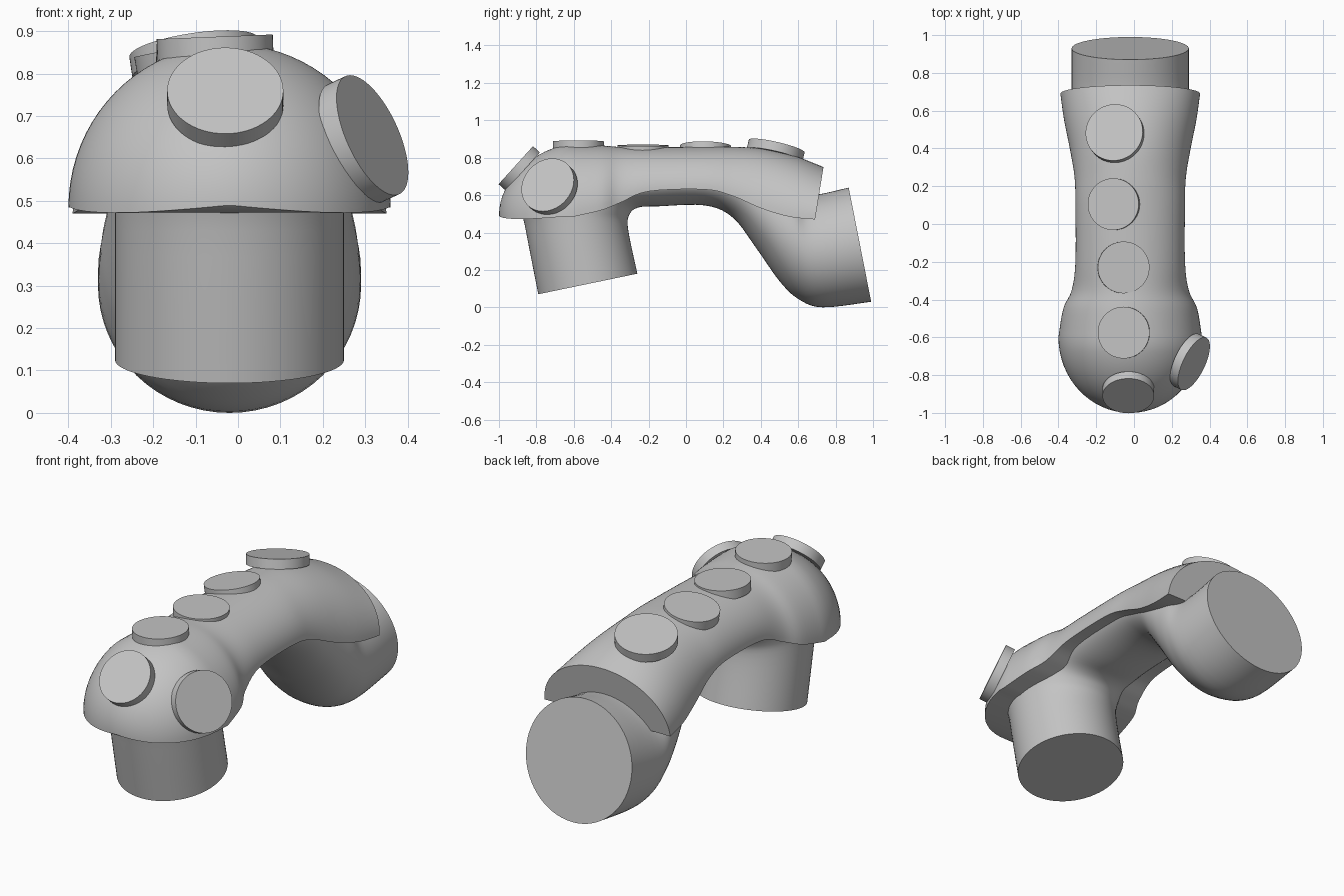
import bpy, bmesh
from math import sin, cos, pi, radians
from mathutils import Vector

cube = bpy.data.objects.get("Cube")
if cube:
    bpy.data.objects.remove(cube)

XC = -0.02  # centre line of the body

grey = bpy.data.materials.new("plain grey")
grey.use_nodes = True
COLOUR = (0.55, 0.55, 0.55, 1)
grey.diffuse_color = COLOUR
grey.node_tree.nodes["Principled BSDF"].inputs["Base Color"].default_value = COLOUR


def smooth_keys(keys, steps):
    """Catmull-Rom interpolation of tuples."""
    out = []
    for i in range(len(keys) - 1):
        quad = [keys[max(i - 1, 0)], keys[i], keys[i + 1], keys[min(i + 2, len(keys) - 1)]]
        for s in range(steps):
            t = s / steps
            out.append(tuple(
                b + 0.5 * t * (c - a + t * (2 * a - 5 * b + 4 * c - d + t * (3 * (b - c) + d - a)))
                for a, b, c, d in zip(*quad)))
    return out + [keys[-1]]


def loft(name, rings, angle):
    """Skin closed rings in order and cap both ends."""
    bm = bmesh.new()
    loops = [[bm.verts.new(p) for p in ring] for ring in rings]
    n = len(loops[0])
    for lo, hi in zip(loops, loops[1:]):
        for i in range(n):
            j = (i + 1) % n
            bm.faces.new((lo[i], lo[j], hi[j], hi[i]))
    bm.faces.new(loops[0])
    bm.faces.new(loops[-1])
    bmesh.ops.recalc_face_normals(bm, faces=bm.faces)
    mesh = bpy.data.meshes.new(name)
    bm.to_mesh(mesh)
    bm.free()
    finish(bpy.data.objects.new(name, mesh), angle)


def finish(obj, angle):
    if not obj.users_collection:
        bpy.context.collection.objects.link(obj)
    obj.data.materials.append(grey)
    bpy.ops.object.select_all(action='DESELECT')
    obj.select_set(True)
    bpy.context.view_layer.objects.active = obj
    bpy.ops.object.shade_smooth_by_angle(angle=radians(angle))


# Core tube: inner point (y, z), outer point (y, z), half width
core_keys = [
    (-0.26, 0.18, -0.79, 0.07, 0.27),
    (-0.31, 0.42, -0.86, 0.43, 0.27),
    (-0.30, 0.50, -0.88, 0.56, 0.27),
    (-0.25, 0.535, -0.75, 0.74, 0.26),
    (-0.15, 0.54, -0.35, 0.80, 0.24),
    (0.10, 0.545, 0.10, 0.80, 0.24),
    (0.25, 0.48, 0.30, 0.80, 0.25),
    (0.38, 0.31, 0.42, 0.77, 0.27),
    (0.50, 0.14, 0.50, 0.73, 0.29),
    (0.60, 0.045, 0.57, 0.68, 0.305),
    (0.73, 0.0, 0.65, 0.60, 0.31),
    (0.99, 0.03, 0.87, 0.64, 0.31),
]
core_rings = []
for ay, az, by, bz, w in smooth_keys(core_keys, 5):
    a, b = Vector((XC, ay, az)), Vector((XC, by, bz))
    mid, half = (a + b) / 2, (a - b) / 2
    core_rings.append([mid + half * cos(t) + Vector((w * sin(t), 0, 0))
                       for t in (2 * pi * i / 64 for i in range(64))])
loft("core_tube", core_rings, 35)

# Shell: y, half width, rim height, top height; the front is a rounded dome
shell_keys = [
    (-0.60, 0.38, 0.485, 0.87),
    (-0.45, 0.355, 0.52, 0.865),
    (-0.35, 0.31, 0.56, 0.857),
    (-0.20, 0.29, 0.62, 0.855),
    (0.10, 0.29, 0.63, 0.858),
    (0.25, 0.295, 0.595, 0.858),
    (0.40, 0.32, 0.53, 0.848),
    (0.55, 0.35, 0.485, 0.81),
    (0.69, 0.37, 0.47, 0.75),
]
dome = []
for i in range(16):
    t = 0.02 + i / 16 * (pi / 2 - 0.02)
    rim = 0.49 - 0.018 * sin(2 * t)
    dome.append((-0.6 - 0.4 * cos(t), 0.38 * sin(t), rim, rim + 0.385 * sin(t)))
shell_rings = []
for y, w, rim, top in dome + smooth_keys(shell_keys, 5):
    lean = 0.045 * max(0, (y - 0.3) / 0.39)
    shell_rings.append([(XC + w * cos(t), y + lean * sin(t), rim + (top - rim) * sin(t))
                        for t in (pi * i / 40 for i in range(41))])
loft("upper_shell", shell_rings, 35)

# Round buttons: name, centre of outer face, outward direction, radius
buttons = [
    ("rear_button", (-0.105, 0.485, 0.862), (-0.15, 0.23, 1), 0.153),
    ("mid_rear_button", (-0.11, 0.105, 0.863), (-0.18, 0.02, 1), 0.137),
    ("mid_front_button", (-0.055, -0.23, 0.866), (0.03, 0, 1), 0.137),
    ("top_button", (-0.055, -0.575, 0.887), (-0.04, 0, 1), 0.137),
    ("front_button", (-0.03, -0.91, 0.76), (0, -0.74, 0.67), 0.137),
    ("left_button", (0.317, -0.74, 0.655), (0.83, -0.4, 0.38), 0.153),
]
DEPTH = 0.05
for name, face, normal, radius in buttons:
    n = Vector(normal).normalized()
    bpy.ops.mesh.primitive_cylinder_add(
        vertices=64, radius=radius, depth=DEPTH,
        location=Vector(face) - n * DEPTH / 2,
        rotation=n.to_track_quat('Z', 'Y').to_euler())
    button = bpy.context.object
    button.name = name
    finish(button, 35)
